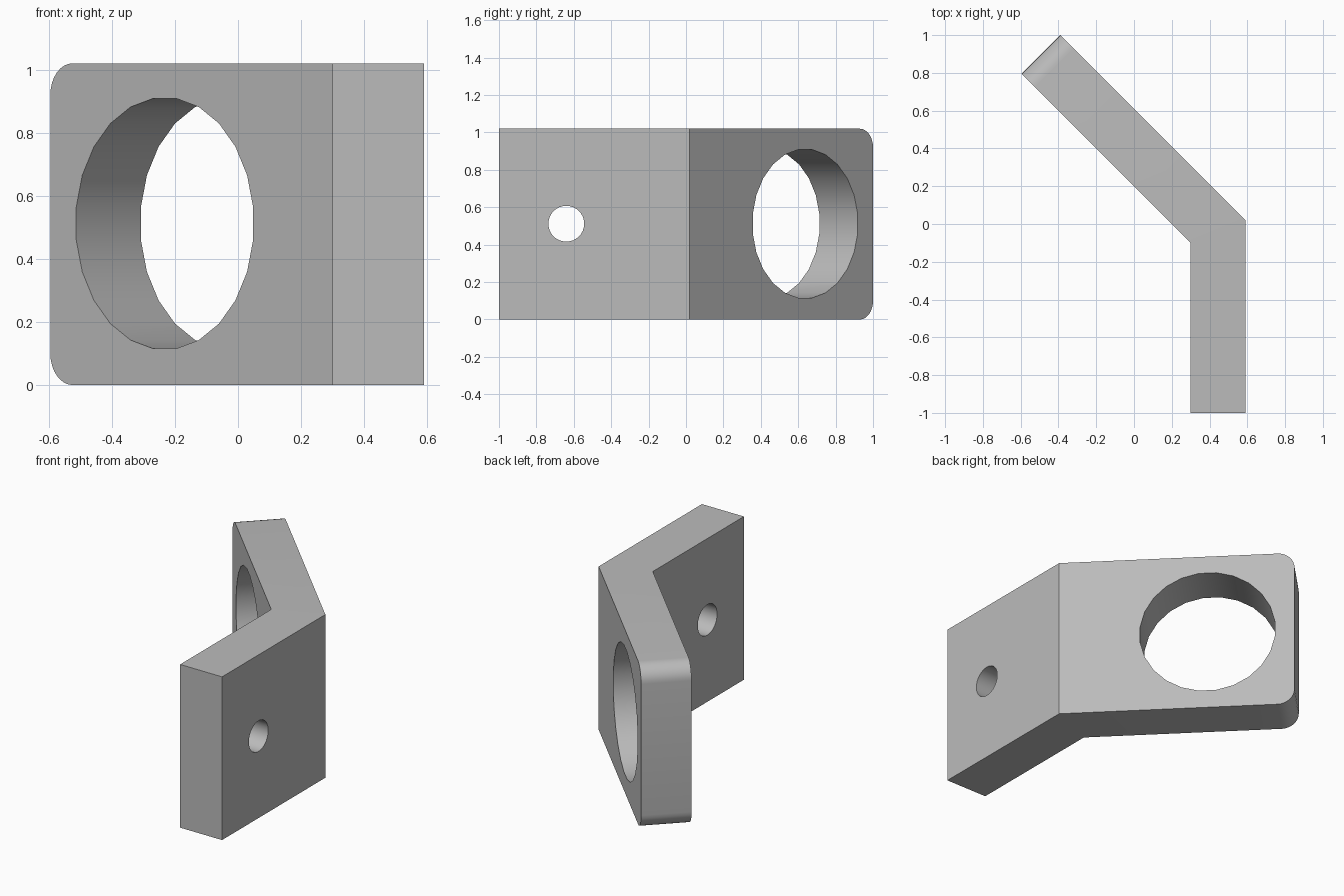
import bpy, bmesh, math
from mathutils import Matrix, Vector

cube = bpy.data.objects.get("Cube")
if cube:
    bpy.data.objects.remove(cube, do_unlink=True)

HEIGHT = 1.02
PROFILE = [(0.59, -1), (0.59, 0.02), (-0.39, 1), (-0.595, 0.795), (0.3, -0.1), (0.3, -1)]

grey = bpy.data.materials.new("plain grey")
grey.use_nodes = True
colour = (0.5, 0.5, 0.5, 1)
grey.diffuse_color = colour
grey.node_tree.nodes["Principled BSDF"].inputs["Base Color"].default_value = colour


def make_object(name, bm):
    bmesh.ops.recalc_face_normals(bm, faces=bm.faces[:])
    mesh = bpy.data.meshes.new(name)
    bm.to_mesh(mesh)
    bm.free()
    mesh.materials.append(grey)
    obj = bpy.data.objects.new(name, mesh)
    bpy.context.collection.objects.link(obj)
    return obj


def drill(target, name, centre, axis, radius, segments):
    """Cut a round hole through the target along an axis."""
    turn = Vector(axis).to_track_quat("Z", "Y").to_matrix().to_4x4()
    spin = Matrix.Rotation(math.pi / segments, 4, "Z")
    bm = bmesh.new()
    bmesh.ops.create_cone(bm, cap_ends=True, segments=segments, radius1=radius,
                          radius2=radius, depth=0.8,
                          matrix=Matrix.Translation(centre) @ turn @ spin)
    cutter = make_object(name, bm)
    cutter.hide_render = True
    cutter.hide_set(True)
    mod = target.modifiers.new(name, "BOOLEAN")
    mod.operation = "DIFFERENCE"
    mod.solver = "EXACT"
    mod.object = cutter
    return cutter


# Bent plate, extruded upward
bm = bmesh.new()
base = bm.faces.new([bm.verts.new((x, y, 0)) for x, y in PROFILE])
top = bmesh.ops.extrude_face_region(bm, geom=[base])["geom"]
bmesh.ops.translate(bm, vec=(0, 0, HEIGHT),
                    verts=[v for v in top if isinstance(v, bmesh.types.BMVert)])

# Rounded corners on the free end of the angled arm
corners = [e for e in bm.edges
           if all(v.co.y > 0.7 for v in e.verts)
           and abs(e.verts[0].co.z - e.verts[1].co.z) < 0.01]
bmesh.ops.bevel(bm, geom=corners, offset=0.1, offset_type="OFFSET",
                segments=8, profile=0.5, affect="EDGES")
bracket = make_object("angle_bracket", bm)

# Large hole through the angled arm, small hole through the straight arm
cutters = [
    drill(bracket, "large_hole_cutter", (-0.13, 0.535, HEIGHT / 2 + 0.002), (1, 1, 0), 0.4, 24),
    drill(bracket, "small_hole_cutter", (0.445, -0.64, HEIGHT / 2 + 0.002), (1, 0, 0), 0.096, 24),
]

# Bake the holes, then remove the cutters
bpy.ops.object.select_all(action="DESELECT")
bpy.context.view_layer.objects.active = bracket
bracket.select_set(True)
for name in [m.name for m in bracket.modifiers]:
    bpy.ops.object.modifier_apply(modifier=name)
for cutter in cutters:
    bpy.data.objects.remove(cutter, do_unlink=True)
bpy.ops.object.shade_smooth_by_angle(angle=math.radians(30))
